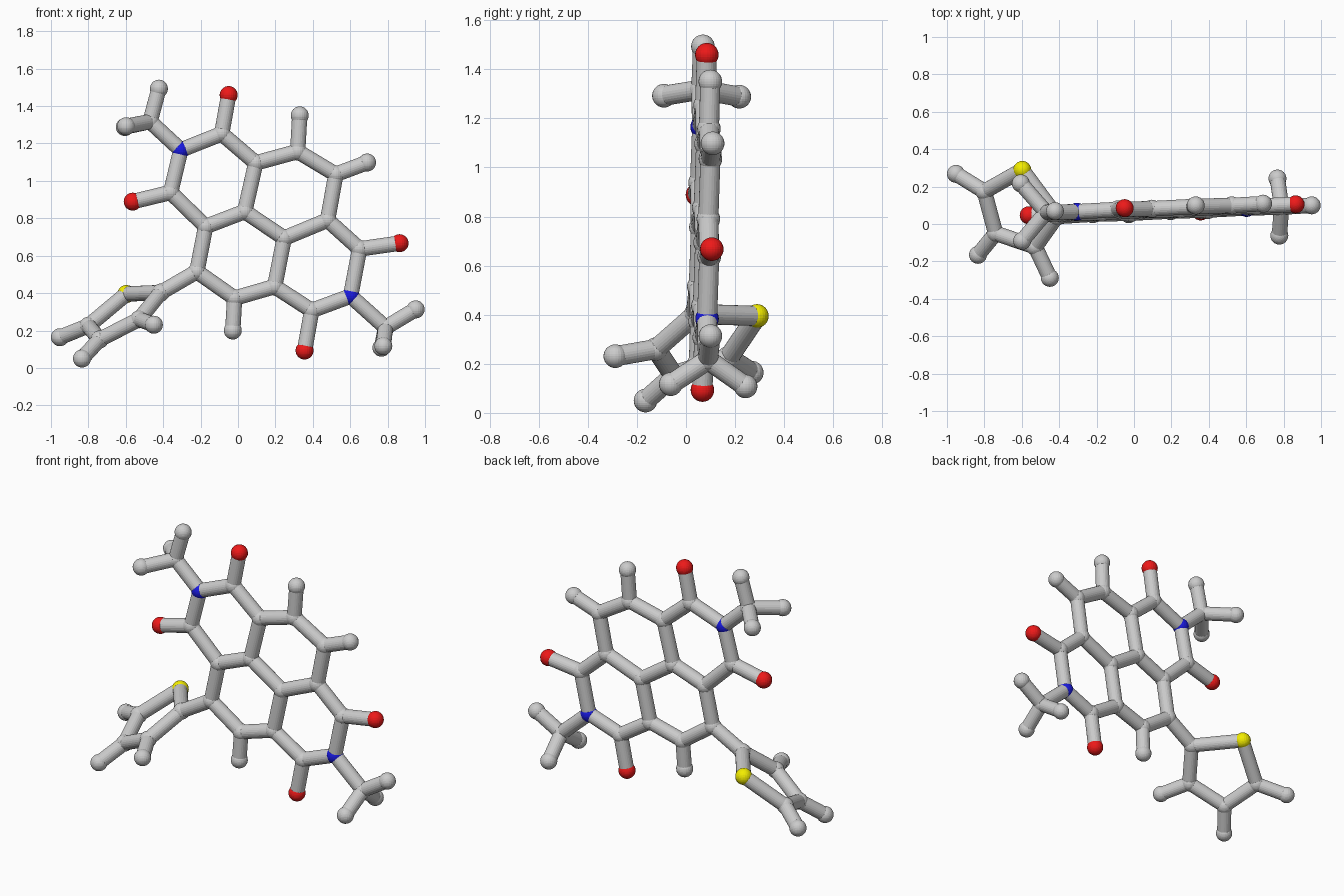
import bpy, bmesh
from mathutils import Vector

if "Cube" in bpy.data.objects:
    bpy.data.objects.remove(bpy.data.objects["Cube"])

BALL, STICK = 0.048, 0.041


def plane(x, z):
    """Point on the slightly tilted plane of the fused rings."""
    return Vector((x, 0.0485 + 0.045 * x + 0.0265 * z, z))


def paint(name, rgb):
    m = bpy.data.materials.new(name)
    m.diffuse_color = (*rgb, 1)
    m.use_nodes = True
    m.node_tree.nodes["Principled BSDF"].inputs["Base Color"].default_value = m.diffuse_color
    return m


def ball_mesh(name, mat=None):
    bm = bmesh.new()
    bmesh.ops.create_uvsphere(bm, u_segments=24, v_segments=16, radius=BALL)
    me = bpy.data.meshes.new(name)
    bm.to_mesh(me)
    bm.free()
    if mat:
        me.materials.append(mat)
    return me


balls = {
    'C': ball_mesh("carbon_ball"),
    'H': ball_mesh("hydrogen_ball"),
    'O': ball_mesh("oxygen_ball", paint("red", (0.85, 0.01, 0.01))),
    'N': ball_mesh("nitrogen_ball", paint("blue", (0.01, 0.01, 0.75))),
    'S': ball_mesh("sulphur_ball", paint("yellow", (0.9, 0.85, 0.0))),
}


def ball(kind, p):
    ob = bpy.data.objects.new(balls[kind].name, balls[kind])
    ob.location = p
    bpy.context.collection.objects.link(ob)


def bond(a, b):
    d = b - a
    bm = bmesh.new()
    bmesh.ops.create_cone(bm, cap_ends=True, segments=24, radius1=STICK,
                          radius2=STICK, depth=d.length)
    me = bpy.data.meshes.new("bond_stick")
    bm.to_mesh(me)
    bm.free()
    ob = bpy.data.objects.new("bond_stick", me)
    ob.location = (a + b) / 2
    ob.rotation_mode = 'QUATERNION'
    ob.rotation_quaternion = d.to_track_quat('Z', 'Y')
    bpy.context.collection.objects.link(ob)


# flat fused-ring core
flat = {
    'N1': (-0.306, 1.165), 'C1': (-0.087, 1.252), 'O1': (-0.05, 1.459),
    'C2': (-0.36, 0.938), 'O2': (-0.563, 0.889), 'C3': (0.095, 1.096),
    'C4': (0.036, 0.836), 'C5': (-0.173, 0.756), 'C6': (0.319, 1.157),
    'H6': (0.33, 1.35), 'C7': (0.523, 1.035), 'H7': (0.69, 1.098),
    'C8': (0.479, 0.79), 'C9': (0.247, 0.694), 'C10': (0.196, 0.435),
    'C11': (-0.018, 0.373), 'H11': (-0.028, 0.2), 'C12': (-0.22, 0.515),
    'C13': (0.65, 0.636), 'O13': (0.864, 0.667), 'N2': (0.602, 0.384),
    'C14': (0.394, 0.307), 'O14': (0.356, 0.093),
    'C15': (-0.47, 1.317), 'H15': (-0.423, 1.493),
    'C16': (0.789, 0.216), 'H16': (0.95, 0.313),
}
atoms = {k: plane(*v) for k, v in flat.items()}

# methyl hydrogens out of plane, and the twisted five-sided ring
for k, v in {
    'H15a': (-0.605, 0.217, 1.288), 'H15b': (-0.598, -0.09, 1.292),
    'H16a': (0.767, 0.243, 0.108), 'H16b': (0.777, -0.062, 0.117),
    'C17': (-0.413, 0.04, 0.403), 'S1': (-0.597, 0.289, 0.395),
    'C18': (-0.8, 0.174, 0.225), 'H18': (-0.952, 0.268, 0.164),
    'C19': (-0.74, -0.05, 0.152), 'H19': (-0.834, -0.165, 0.05),
    'C20': (-0.528, -0.122, 0.26), 'H20': (-0.45, -0.288, 0.231),
}.items():
    atoms[k] = Vector(v)

for k, p in atoms.items():
    ball(k[0], p)

# bonds, written as chains of joined atoms
chains = """N1 C1 C3 C4 C5 C2 N1 C15 H15
C1 O1|C2 O2|H15a C15 H15b
C3 C6 C7 C8 C9 C4|C6 H6|C7 H7
C9 C10 C11 C12 C5|C11 H11
C8 C13 N2 C14 C10|C13 O13|C14 O14
N2 C16 H16|H16a C16 H16b
C12 C17 S1 C18 C19 C20 C17|C18 H18|C19 H19|C20 H20"""
for chain in chains.replace("\n", "|").split("|"):
    names = chain.split()
    for a, b in zip(names, names[1:]):
        bond(atoms[a], atoms[b])
